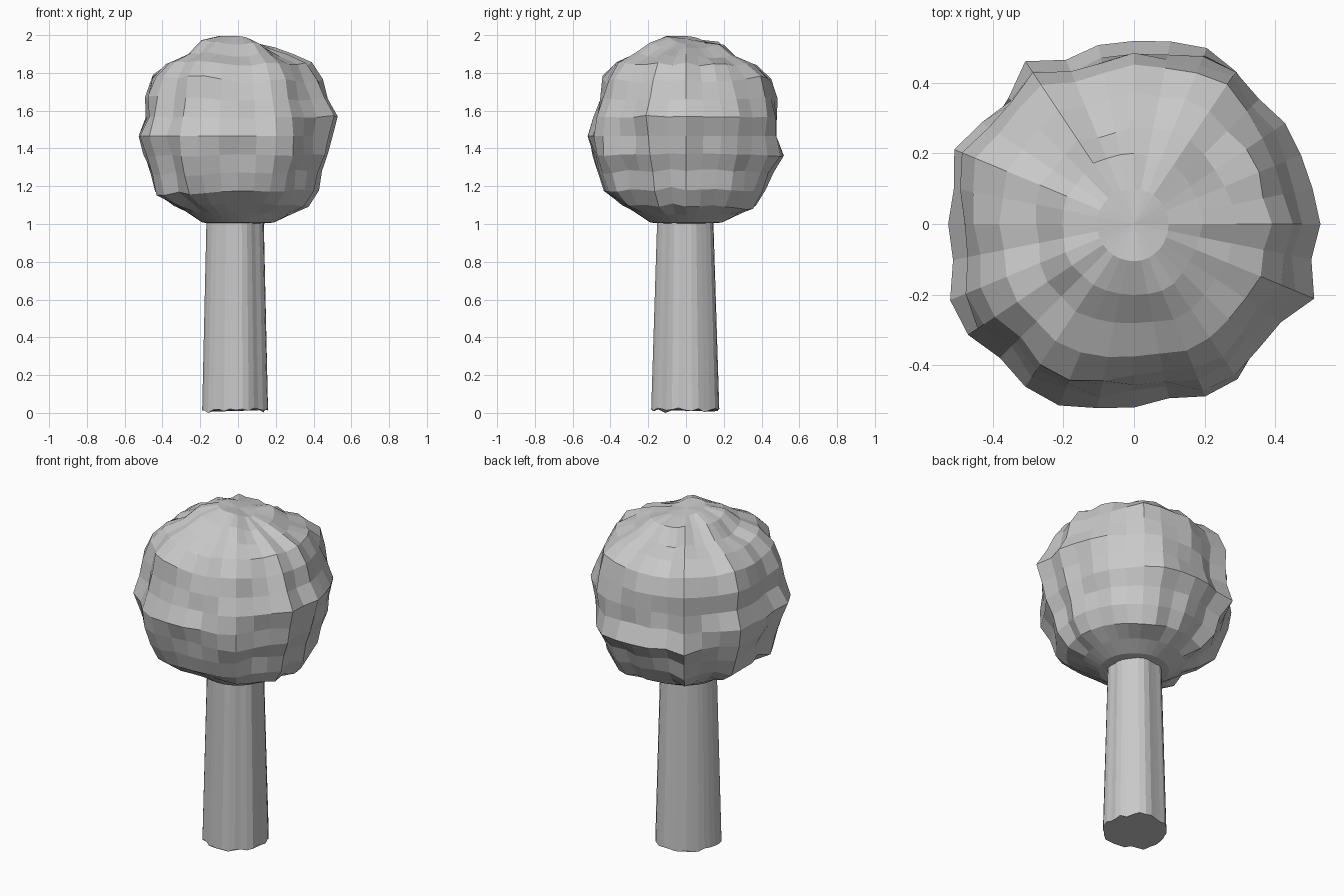
import bpy, bmesh, math
from mathutils import Vector, noise

cube = bpy.data.objects.get("Cube")
if cube:
    bpy.data.objects.remove(cube, do_unlink=True)

grey = bpy.data.materials.new("light grey")
grey.use_nodes = True
grey.diffuse_color = (0.58, 0.58, 0.58, 1)
grey.node_tree.nodes["Principled BSDF"].inputs["Base Color"].default_value = (0.58, 0.58, 0.58, 1)

SEGMENTS = 32
RINGS = 16
CENTRE = Vector((0, 0, 1.465))

# Crown radius around the widest part, anticlockwise from the left side
OUTLINE = [.53, .51, .51, .51, .515, .55, .545, .51, .525, .50, .49, .555, .505, .51, .56, .53,
           .52, .50, .555, .565, .52, .57, .565, .53, .505, .50, .535, .535, .50, .495, .54, .50]

# Crown radius from the bottom pole to the top pole, on four sides
UNDERSIDE = [.465, .475, .495]
MERIDIANS = [UNDERSIDE + side for side in (
    [.50, .525, .515, .475, .49, .49, .545, .525, .54, .545, .51, .51, .50, .515],   # left
    [.50, .525, .515, .50, .535, .49, .50, .525, .55, .53, .50, .53, .51, .515],     # back
    [.485, .50, .535, .51, .51, .535, .50, .54, .56, .55, .51, .54, .54, .515],      # right
    [.485, .50, .53, .515, .515, .53, .50, .505, .535, .54, .51, .535, .54, .515]    # front
)]


def finish(bm, name):
    bmesh.ops.recalc_face_normals(bm, faces=bm.faces)
    mesh = bpy.data.meshes.new(name)
    bm.to_mesh(mesh)
    bm.free()
    mesh.materials.append(grey)
    obj = bpy.data.objects.new(name, mesh)
    bpy.context.collection.objects.link(obj)


def crown_radius(d):
    """Blend the two nearest side profiles and add the outline and small lumps."""
    turn = math.atan2(d.y, d.x) / math.tau % 1
    ring = round((math.asin(max(-1, min(1, d.z))) / math.pi + 0.5) * RINGS)
    side = int(turn * 4) % 4
    mix = turn * 4 % 1
    mix = mix * mix * (3 - 2 * mix)
    radius = MERIDIANS[side][ring] * (1 - mix) + MERIDIANS[(side + 1) % 4][ring] * mix
    if d.z < -0.75 or d.z > 0.97:
        return radius
    level = math.hypot(d.x, d.y)
    ripple = 0.7 * level * (OUTLINE[round(turn * SEGMENTS) % SEGMENTS] - 0.525)
    lump = 0.025 * noise.noise(d * 4 + Vector((3.1, 1.7, 5.3)))
    fullness = 0.03 * level * mix * (1 - mix)
    return radius + ripple + lump + fullness - 0.004


# Crown: a faceted ball whose vertices are pushed in and out
bm = bmesh.new()
bmesh.ops.create_uvsphere(bm, u_segments=SEGMENTS, v_segments=RINGS, radius=1)
for v in bm.verts:
    d = v.co.normalized()
    v.co = CENTRE + d * crown_radius(d)
    v.co.z = min(max(v.co.z, 1.0), 2.0)
finish(bm, "crown")

# Trunk: a tapering, lightly fluted column with an uneven foot
bm = bmesh.new()
bmesh.ops.create_cone(bm, cap_ends=True, segments=SEGMENTS, radius1=1, radius2=1, depth=1)
for v in bm.verts:
    d = Vector((v.co.x, v.co.y, 0)).normalized()
    lump = noise.noise(d * 2.2 + Vector((0.4, 2.6, 1.3)))
    foot = v.co.z < 0
    radius = (0.173 if foot else 0.15) + 0.016 * lump
    height = max(0.015 + 0.03 * noise.noise(d * 3), 0) if foot else 1.01
    stretch = 1.05 if foot else 1
    v.co = Vector((d.x * radius - 0.01, d.y * radius * stretch - 0.004, height))
low = min(v.co.z for v in bm.verts)
for v in bm.verts:
    if v.co.z < 0.5:
        v.co.z -= low
finish(bm, "trunk")
